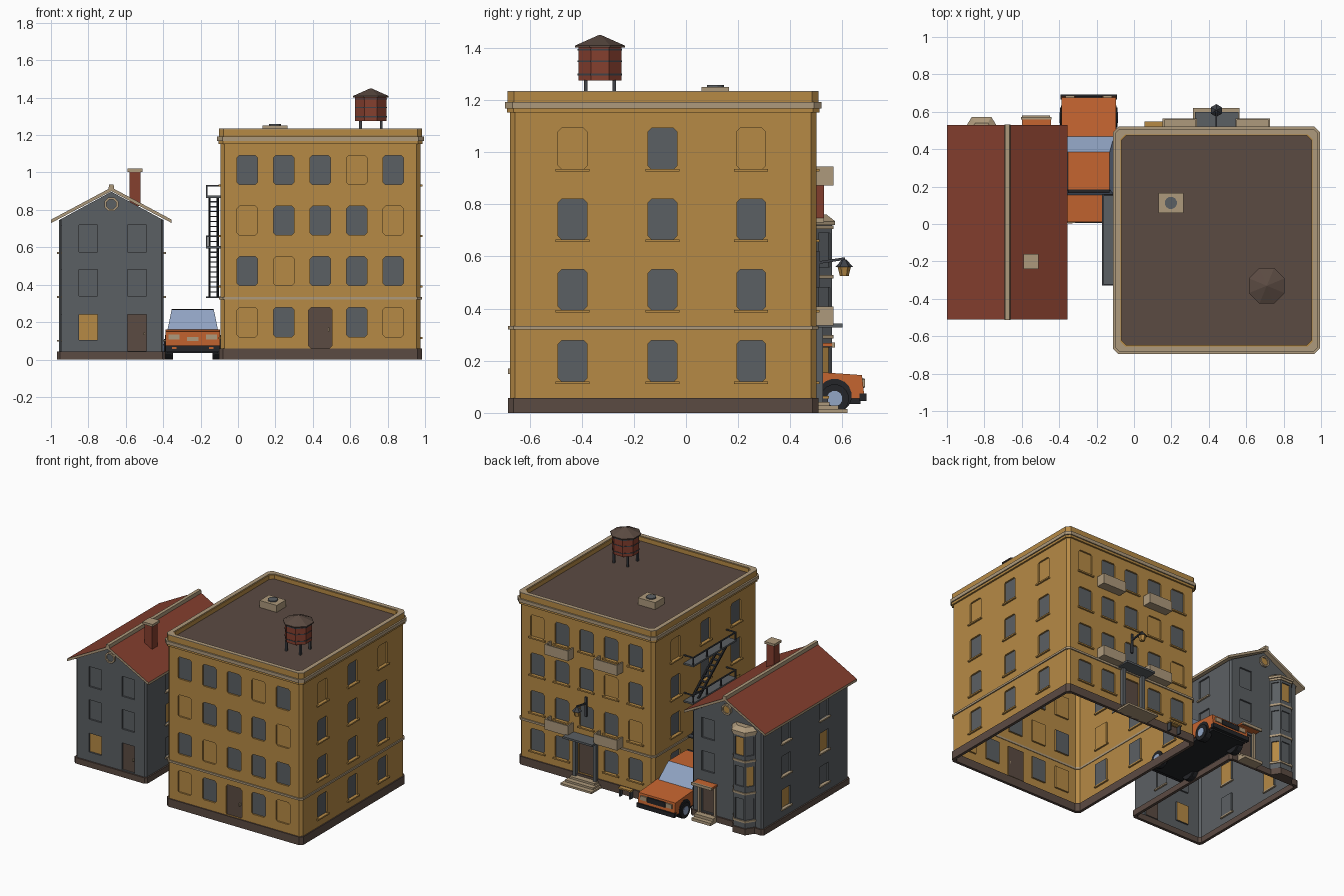
import bpy, bmesh, math
from mathutils import Vector

if "Cube" in bpy.data.objects:
    bpy.data.objects.remove(bpy.data.objects["Cube"])

COL = {"ochre": (0.47, 0.255, 0.06), "slate": (0.105, 0.115, 0.125), "brown": (0.105, 0.07, 0.055),
       "tan": (0.42, 0.32, 0.2), "brick_red": (0.235, 0.05, 0.028), "orange": (0.56, 0.13, 0.03),
       "glass_blue": (0.29, 0.38, 0.56), "black": (0.017, 0.018, 0.021), "iron": (0.05, 0.055, 0.065)}
MAT = {}
for k, c in COL.items():
    MAT[k] = bpy.data.materials.new(k)
    MAT[k].diffuse_color = (*c, 1)


def finish(name, bm, mats, fix=True):
    if fix:
        bmesh.ops.recalc_face_normals(bm, faces=bm.faces)
    me = bpy.data.meshes.new(name)
    bm.to_mesh(me)
    bm.free()
    for m in mats:
        me.materials.append(MAT[m])
    ob = bpy.data.objects.new(name, me)
    bpy.context.collection.objects.link(ob)
    return ob


def loft(name, loops, mat, cap=True, closed=False):
    bm = bmesh.new()
    L = [[bm.verts.new(p) for p in lp] for lp in loops]
    pairs = list(zip(L, L[1:])) + ([(L[-1], L[0])] if closed else [])
    for a, b in pairs:
        for i in range(len(a)):
            j = (i + 1) % len(a)
            bm.faces.new((a[i], a[j], b[j], b[i]))
    if cap and not closed:
        bm.faces.new(L[0])
        bm.faces.new(L[-1])
    return finish(name, bm, [mat])


def prism(name, pts, axis, a0, a1, mat):
    put = {"x": lambda p, a: (a, p[0], p[1]), "y": lambda p, a: (p[0], a, p[1]),
           "z": lambda p, a: (p[0], p[1], a)}[axis]
    return loft(name, [[put(p, a) for p in pts] for a in (a0, a1)], mat)


def box(name, x0, x1, y0, y1, z0, z1, mat):
    return prism(name, [(x0, y0), (x1, y0), (x1, y1), (x0, y1)], "z", z0, z1, mat)


def ngon(u, v, r, n=8):
    return [(u + r * math.cos(2 * math.pi * (i + .5) / n), v + r * math.sin(2 * math.pi * (i + .5) / n)) for i in range(n)]


def beam(name, p, q, w, mat):
    p, q = Vector(p), Vector(q)
    d = (q - p).normalized()
    s = d.cross(Vector((1, 0, 0)) if abs(d.x) < .9 else Vector((0, 0, 1))).normalized() * w / 2
    t = d.cross(s)
    return loft(name, [[e + s + t, e - s + t, e - s - t, e + s - t] for e in (p, q)], mat)


def outline(x0, x1, y0, y1, c):
    return [(x0 + c, y0), (x1 - c, y0), (x1, y0 + c), (x1, y1 - c), (x1 - c, y1), (x0 + c, y1), (x0, y1 - c), (x0, y0 + c)]


def ring(name, r, grow, th, c, z0, z1, mat):
    """Hollow band around a rectangle with cut corners."""
    o, i = [outline(r[0] - g, r[1] + g, r[2] - g, r[3] + g, c) for g in (grow, grow - th)]
    return loft(name, [[(*p, z) for p in l] for l, z in ((o, z0), (o, z1), (i, z1), (i, z0))], mat, closed=True)


def wall(bm, a, b, z0, z1, holes, depth=.012, corner=0):
    """Single wall from a to b; holes = (centre, width, bottom, top, slot), pushed inward."""
    a, b = Vector((*a, 0)), Vector((*b, 0))
    u = (b - a).normalized()
    n = u.cross(Vector((0, 0, 1)))
    P = lambda s, z, d=0: bm.verts.new(a + u * s + Vector((0, 0, z)) - n * d)

    def face(pts, m):
        bm.faces.new([P(*p) for p in pts]).material_index = m
    H = [(c - w / 2, c + w / 2, p, q, m) for c, w, p, q, m in holes]
    S = sorted({0, round((b - a).length, 5)} | {round(x, 5) for h in H for x in h[:2]})
    Z = sorted({z0, z1} | {z for h in H for z in h[2:4]})
    for s, t in zip(S, S[1:]):
        for p, q in zip(Z, Z[1:]):
            if not any(h[0] < (s + t) / 2 < h[1] and h[2] < (p + q) / 2 < h[3] for h in H):
                face([(s, p), (t, p), (t, q), (s, q)], 0)
    for s, t, p, q, m in H:
        C = [(s, p), (t, p), (t, q), (s, q)]
        face([(*k, depth) for k in C], m)
        for k, l in zip(C, C[1:] + C[:1]):
            face([k, l, (*l, depth), (*k, depth)], 0)
        if corner:
            for (x, z), dx, dz in zip(C, (1, -1, -1, 1), (1, 1, -1, -1)):
                tri = [(x, z), (x + dx * corner, z), (x, z + dz * corner)]
                face(tri if dx * dz > 0 else tri[::-1], 0)


def sill(name, c, side, r, z, w, mat):
    if side in "fb":
        y = r[2] if side == "f" else r[3]
        box(name, c - w / 2, c + w / 2, y - .012, y + .012, z - .01, z, mat)
    else:
        x = r[0] if side == "l" else r[1]
        box(name, x - .012, x + .012, c - w / 2, c + w / 2, z - .01, z, mat)


def shell(name, r, c, z1, openings, mats, corner, bm=None):
    """Four walls plus cut corners; openings per side use world coordinates."""
    bm = bmesh.new()
    o = outline(*r, c)
    for k, side in enumerate("frbl"):
        a, b = o[2 * k], o[2 * k + 1]
        ax, sg = (0, 1, 0, 1)[k], (1, 1, -1, -1)[k]
        wall(bm, a, b, 0, z1, [((h[0] - a[ax]) * sg, *h[1:]) for h in openings[side]], corner=corner)
        wall(bm, b, o[(2 * k + 2) % 8], 0, z1, [])
    return bm


# ---- Apartment block ----
A = (-.093, .975, -.675, .5)
cols, ycols = [.05, .245, .44, .635, .83], [-.435, -.09, .25]
rows = [(.12, .278), (.395, .55), (.665, .82), (.935, 1.092)]
lit = {"f": {(0, 0), (4, 0), (1, 1), (0, 2), (4, 2), (3, 3)}, "r": {(0, 3), (2, 3)},
       "b": {(4, 3), (0, 1), (1, 2)}, "l": {(2, 3), (0, 1)}}
op = {}
for side in "frbl":
    op[side] = []
    for i, c in enumerate(cols if side in "fb" else ycols):
        for j, (p, q) in enumerate(rows):
            if side in "fb" and i == 2 and j == 0:
                op[side].append((c, .125, .06, .278, 2))
                continue
            op[side].append((c, .11, p, q, 0 if (i, j) in lit[side] else 1))
            if side != "f":
                sill("apartment_sill", c, side, A, p, .13, "ochre")
finish("apartment_walls", shell("w", A, .02, 1.2, op, None, .013), ["ochre", "slate", "brown"], False)
ring("apartment_plinth", A, .008, .02, .022, 0, .058, "brown")
ring("string_course", A, .008, .012, .022, .32, .334, "tan")
ring("cornice_lower", A, .012, .02, .025, 1.152, 1.168, "ochre")
ring("cornice", A, .02, .03, .03, 1.168, 1.192, "tan")
ring("parapet", A, .009, .036, .025, 1.192, 1.23, "ochre")
ring("parapet_cap", A, .009, .03, .025, 1.23, 1.234, "tan")
prism("flat_roof", outline(*A, .02), "z", 1.19, 1.2, "brown")
box("door_handle", .482, .49, -.682, -.663, .15, .17, "tan")

# ---- Water tank and roof vent ----
tx, ty = .71, -.33
prism("tank_body", ngon(tx, ty, .09), "z", 1.275, 1.405, "brick_red")
for z in (1.295, 1.345, 1.39):
    prism("tank_hoop", ngon(tx, ty, .0925), "z", z, z + .006, "iron")
prism("tank_rim", ngon(tx, ty, .103), "z", 1.402, 1.409, "brown")
loft("tank_roof", [[(*p, z) for p in ngon(tx, ty, r)] for r, z in ((.103, 1.409), (.003, 1.45))], "brown")
for sx in (-.055, .055):
    for sy in (-.055, .055):
        box("tank_leg", tx + sx - .007, tx + sx + .007, ty + sy - .007, ty + sy + .007, 1.2, 1.276, "iron")
box("vent_base", .13, .265, .06, .165, 1.2, 1.25, "tan")
prism("vent_fan", ngon(.197, .113, .033, 12), "z", 1.25, 1.258, "slate")

# ---- Rear balconies, entrance canopy, steps, lamp, bench ----
for x in (.245, .635):
    for z in (.335, .872):
        box("balcony_floor", x - .093, x + .093, .5, .565, z, z + .01, "tan")
        box("balcony_front", x - .093, x + .093, .555, .565, z, z + .073, "tan")
        for s in (-1, 1):
            box("balcony_side", x + s * .088 - .005, x + s * .088 + .005, .5, .56, z, z + .073, "tan")
box("entrance_canopy", .325, .56, .5, .6, .328, .342, "slate")
for x in (.36, .52):
    box("entrance_post", x - .012, x + .012, .5, .525, .04, .33, "slate")
for i in range(3):
    box("entrance_step", .34 - .012 * i, .54 + .012 * i, .5, .55 + .035 * i, 0, .042 - .014 * i, "tan")
beam("lamp_arm", (.44, .5, .575), (.44, .61, .592), .01, "iron")
beam("lamp_bracket", (.44, .505, .48), (.44, .505, .62), .014, "iron")
loft("lamp_glass", [[(*p, z) for p in ngon(.44, .607, r, 6)] for r, z in ((.017, .525), (.026, .562))], "ochre")
loft("lamp_cap", [[(*p, z) for p in ngon(.44, .607, r, 6)] for r, z in ((.034, .56), (.008, .588))], "iron")
box("bench_seat", .055, .155, .515, .548, .055, .065, "ochre")
for x in (.065, .145):
    box("bench_leg", x - .005, x + .005, .518, .545, 0, .056, "iron")

# ---- Fire escape ----
for z in (.6, .87):
    box("escape_platform", -.17, -.09, -.33, .16, z - .006, z + .006, "slate")
    for y in (-.325, -.16, 0, .155):
        beam("escape_post", (-.166, y, z), (-.166, y, z + .06), .008, "iron")
    beam("escape_rail", (-.166, -.33, z + .06), (-.166, .16, z + .06), .008, "iron")
    for y in (-.325, .155):
        beam("escape_end_rail", (-.166, y, z + .06), (-.093, y, z + .06), .008, "iron")
    for x in (-.153, -.108):
        beam("stair_stringer", (x, -.25, z), (x, .08, z - .265), .012, "black")
    for i in range(1, 10):
        y, h = -.25 + .033 * i, z - .0265 * i
        box("stair_tread", -.153, -.108, y - .01, y + .01, h - .003, h + .003, "iron")
box("escape_landing", -.17, -.09, .05, .12, .328, .336, "iron")

# ---- Small house ----
B = (-.957, -.398, -.475, .5)
rx = -.677
hrows = [(.105, .24), (.34, .48), (.575, .718)]
hop = {s: [] for s in "frbl"}
for j, (p, q) in enumerate(hrows):
    hop["f"].append((-.8, .098, p, q, 1 if j == 0 else 0))
    for s in "fb":
        hop[s].append((-.54 if s == "f" else -.525, .1, .046 if j == 0 else p, q, 2 if j == 0 else 0))
    for s in "lr":
        for i, y in enumerate((-.2, .23)):
            hop[s].append((y, .1, p, q, 1 if (i, j) in ((0, 1), (1, 0)) else 0))
            sill("house_sill", y, s, B, p, .12, "tan")
bm = shell("w", B, .012, .745, hop, None, 0)
for y, s in ((B[2], 1), (B[3], -1)):
    bm.faces.new([bm.verts.new(p) for p in [(B[0], y, .745), (B[1], y, .745), (rx, y, .897)][::s]])
finish("house_walls", bm, ["slate", "ochre", "brown"], False)
ring("house_plinth", B, .01, .02, .015, 0, .042, "brown")
box("house_door_handle", -.505, -.498, -.482, -.463, .13, .145, "tan")
for y, s in ((B[2], -1), (B[3], 1)):
    bmr = [[(p[0], y + s * d, p[1]) for p in ngon(rx, .83, r)] for r, d in ((.04, 0), (.04, .014), (.028, .014), (.028, 0))]
    loft("gable_window_frame", bmr, "tan", closed=True)
    prism("gable_window_pane", ngon(rx, .83, .028), "y", y, y + s * .005, "slate" if s < 0 else "ochre")

# Roof: red on top, tan on edges and underside
for s in (-1, 1):
    e = rx + s * .322
    ob = prism("house_roof", [(rx, .92), (e, .748), (e, .73), (rx, .9)], "y", -.51, .53, "brick_red")
    ob.data.materials.append(MAT["tan"])
    for f in ob.data.polygons:
        f.material_index = 0 if f.normal.z > .5 else 1
prism("ridge_cap", [(rx - .016, .908), (rx + .016, .908), (rx + .012, .935), (rx - .012, .935)], "y", -.512, .532, "tan")
box("chimney", -.58, -.52, -.232, -.168, .82, 1.003, "brick_red")
box("chimney_cap", -.59, -.51, -.24, -.16, 1.003, 1.02, "tan")

# Bay window
bay = lambda g: [(-.73 + g, .5), (-.77 + g * .6, .56 + g), (-.86 - g * .6, .56 + g), (-.9 - g, .5)]
bm = bmesh.new()
pts = bay(0)
for k in range(3):
    L = math.dist(pts[k], pts[k + 1])
    wall(bm, pts[k], pts[k + 1], 0, .72,
         [(L / 2, L * .72, p, q, 1 if (k + j) % 3 == 0 else 0) for j, (p, q) in enumerate([(.1, .25), (.34, .48), (.56, .69)])], .008)
finish("bay_walls", bm, ["slate", "ochre"], False)
prism("bay_plinth", bay(.008), "z", 0, .045, "brown")
for z in (.085, .285, .515, .705):
    prism("bay_band", bay(.006), "z", z, z + .014, "tan")
loft("bay_roof", [[(*p, z) for p in bay(g)] for g, z in ((.012, .72), (.012, .735), (-.02, .76))], "tan")

# Rear porch
box("porch_hood", -.6, -.445, .5, .568, .255, .268, "orange")
box("porch_hood_edge", -.604, -.441, .56, .572, .25, .27, "tan")
for x in (-.585, -.46):
    box("porch_frame", x - .008, x + .008, .5, .515, .04, .255, "tan")
for i in range(2):
    box("porch_step", -.6, -.45, .5, .55 + .03 * i, 0, .04 - .02 * i, "tan")

# ---- Car ----
cx = -.242
prism("car_body", [(.015, .055), (.01, .15), (.16, .16), (.46, .16), (.675, .145), (.685, .055)], "x", cx - .146, cx + .146, "orange")
box("car_floor", cx - .135, cx + .135, .03, .67, .035, .056, "black")
bm = bmesh.new()
lo = [(cx - .135, .155, .158), (cx + .135, .155, .158), (cx + .135, .468, .158), (cx - .135, .468, .158)]
hi = [(cx - .112, .185, .27), (cx + .112, .185, .27), (cx + .112, .385, .27), (cx - .112, .385, .27)]
a, b = [[bm.verts.new(p) for p in l] for l in (lo, hi)]
sides = [bm.faces.new((a[i], a[(i + 1) % 4], b[(i + 1) % 4], b[i])) for i in range(4)]
bm.faces.new(b)
bmesh.ops.inset_individual(bm, faces=sides, thickness=.012)
for f in sides:
    f.material_index = 1
finish("car_cabin", bm, ["orange", "glass_blue"], False)
box("rear_spoiler", cx - .11, cx + .11, .165, .187, .264, .27, "black")
for s in (-1, 1):
    for y in (.125, .57):
        w = cx + s * .146
        prism("wheel_arch", ngon(y, .065, .066, 16), "x", w - s * .03, w + s * .002, "black")
        prism("wheel", ngon(y, .055, .055, 16), "x", w - s * .04, w + s * .008, "black")
        prism("wheel_hub", ngon(y, .055, .03, 12), "x", w, w + s * .011, "glass_blue")
    l = cx + s * .1
    box("tail_light", l - .03, l + .03, .006, .02, .108, .135, "tan")
    box("head_light", l - .025, l + .025, .67, .686, .1, .13, "tan")
    box("rear_marker", l - .012, l + .012, .002, .01, .055, .067, "orange")
box("grille", cx - .07, cx + .07, .67, .685, .095, .132, "black")
box("number_plate", cx - .03, cx + .03, .007, .02, .1, .12, "tan")
box("rear_bumper", cx - .146, cx + .146, .005, .03, .04, .075, "black")
box("front_bumper", cx - .15, cx + .15, .665, .693, .045, .075, "black")

for m in bpy.data.materials:
    if m.users and not m.is_grease_pencil:
        m.use_nodes = True
        m.node_tree.nodes["Principled BSDF"].inputs["Base Color"].default_value = m.diffuse_color
